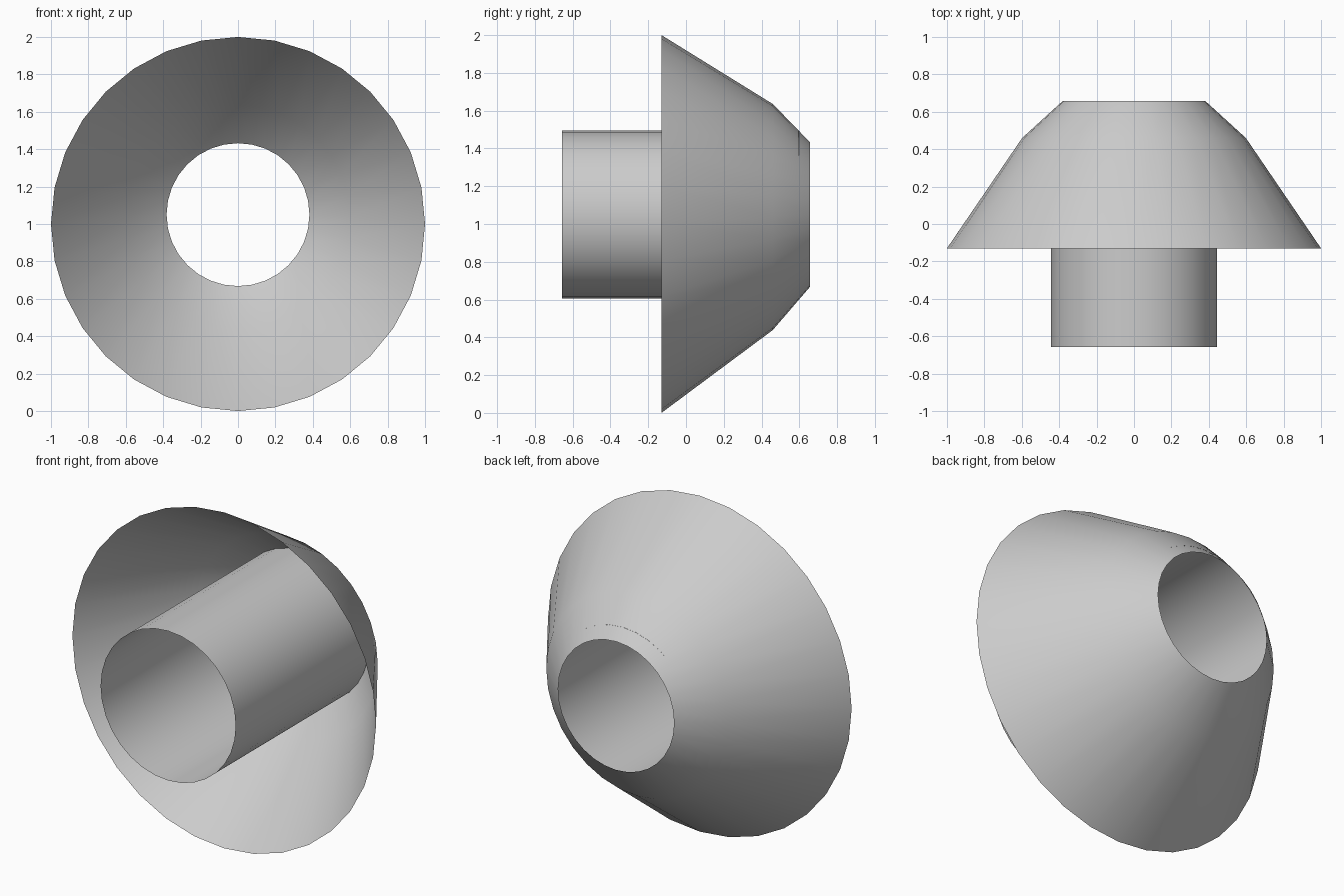
import bpy, bmesh
from math import sin, cos, tau, radians

if "Cube" in bpy.data.objects:
    bpy.data.objects.remove(bpy.data.objects["Cube"])

SIDES = 32

def lathe(name, rings):
    """Open shell through rings of (y, radius, centre z)."""
    bm = bmesh.new()
    loops = []
    for y, r, cz in rings:
        loops.append([bm.verts.new((r * sin(tau * i / SIDES), y, cz + r * cos(tau * i / SIDES)))
                      for i in range(SIDES)])
    for a, b in zip(loops, loops[1:]):
        for i in range(SIDES):
            j = (i + 1) % SIDES
            bm.faces.new((a[i], a[j], b[j], b[i]))
    bmesh.ops.recalc_face_normals(bm, faces=bm.faces)
    mesh = bpy.data.meshes.new(name)
    bm.to_mesh(mesh)
    bm.free()
    obj = bpy.data.objects.new(name, mesh)
    bpy.context.collection.objects.link(obj)
    bpy.ops.object.select_all(action='DESELECT')
    obj.select_set(True)
    bpy.context.view_layer.objects.active = obj
    bpy.ops.object.shade_smooth_by_angle(angle=radians(30))
    return obj

# Flared hood, slightly skewed upward towards the narrow back opening
lathe("flared_hood", [(-0.13, 1.0, 1.0), (0.46, 0.598, 1.037), (0.657, 0.382, 1.05)])

# Straight inner tube, running back until it meets the inside of the hood
lathe("inner_tube", [(-0.657, 0.445, 1.05), (0.597, 0.445, 1.05)])
